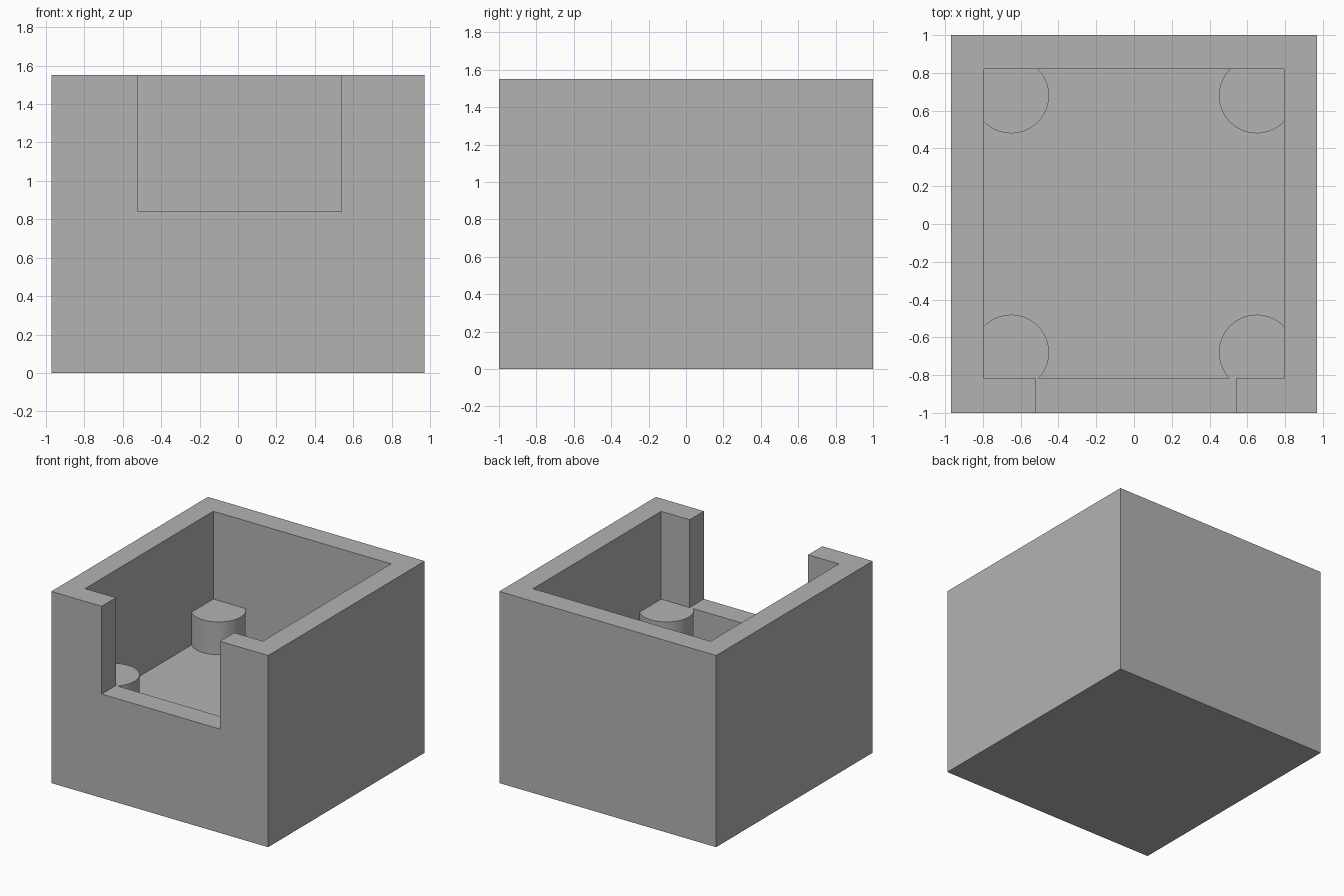
import bpy
import bmesh
import math
from mathutils import Matrix, Vector

default = bpy.data.objects.get("Cube")
if default:
    bpy.data.objects.remove(default, do_unlink=True)

# Heights and plan sizes
HALF_X, HALF_Y, HEIGHT = 0.97, 1.0, 1.55
FLOOR, LEDGE, ABOVE = 0.575, 0.84, 1.8
GREY = (0.45, 0.45, 0.45, 1)

grey = bpy.data.materials.new("plain grey")
grey.use_nodes = True
grey.diffuse_color = GREY
grey.node_tree.nodes["Principled BSDF"].inputs["Base Color"].default_value = GREY


def add_object(name, bm):
    mesh = bpy.data.meshes.new(name)
    bm.to_mesh(mesh)
    bm.free()
    mesh.materials.append(grey)
    obj = bpy.data.objects.new(name, mesh)
    bpy.context.collection.objects.link(obj)
    return obj


def box(name, low, high):
    low, high = Vector(low), Vector(high)
    bm = bmesh.new()
    bmesh.ops.create_cube(bm, size=1, matrix=Matrix.Translation((low + high) / 2)
                          @ Matrix.Diagonal((*(high - low), 1)))
    return add_object(name, bm)


def subtract(target, cutter):
    """Cut one solid from another, then discard the cutter."""
    cutter.hide_render = True
    mod = target.modifiers.new("cut", "BOOLEAN")
    mod.operation, mod.solver, mod.object = "DIFFERENCE", "EXACT", cutter
    bpy.context.view_layer.objects.active = target
    bpy.ops.object.modifier_apply(modifier=mod.name)
    bpy.data.objects.remove(cutter, do_unlink=True)


# Cavity cutter, with the four corner posts left standing
cavity = box("cavity_cutter", (-0.795, -0.818, FLOOR), (0.795, 0.82, ABOVE))
for x in (-0.65, 0.65):
    for y in (-0.68, 0.68):
        bm = bmesh.new()
        bottom = FLOOR - 0.1
        bmesh.ops.create_cone(bm, cap_ends=True, segments=64, radius1=0.2, radius2=0.2,
                              depth=LEDGE - bottom,
                              matrix=Matrix.Translation((x, y, (LEDGE + bottom) / 2)))
        subtract(cavity, add_object("post_cutter", bm))

# Open box with corner posts
case = box("open_box", (-HALF_X, -HALF_Y, 0), (HALF_X, HALF_Y, HEIGHT))
subtract(case, cavity)

# Opening in the front wall, level with the post tops
subtract(case, box("notch_cutter", (-0.52, -1.2, LEDGE), (0.54, -0.7, ABOVE)))

bpy.ops.object.select_all(action="DESELECT")
case.select_set(True)
bpy.context.view_layer.objects.active = case
bpy.ops.object.shade_smooth_by_angle(angle=math.radians(30))
